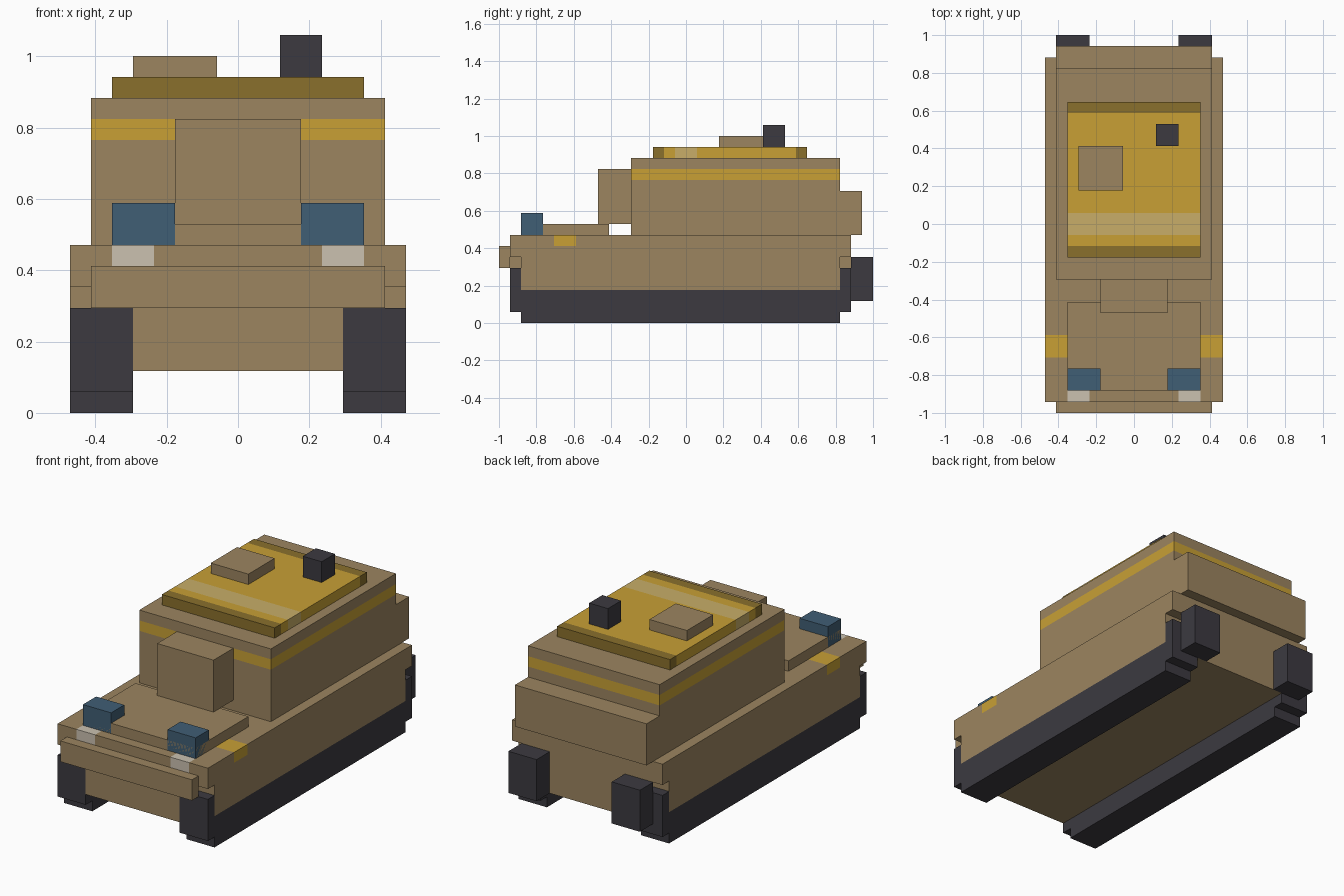
import bpy, bmesh
from mathutils import Vector

if "Cube" in bpy.data.objects:
    bpy.data.objects.remove(bpy.data.objects["Cube"])

U = 1 / 17  # one block of the model


def material(name, rgb):
    m = bpy.data.materials.new(name)
    lin = [((c / 255 + 0.055) / 1.055) ** 2.4 for c in rgb]
    m.diffuse_color = (*lin, 1)
    m.use_nodes = True
    m.node_tree.nodes["Principled BSDF"].inputs["Base Color"].default_value = m.diffuse_color
    return m


TAN = material("tan", (156, 133, 96))
GOLD = material("gold", (200, 160, 53))
DARK_GOLD = material("dark gold", (138, 112, 44))
PALE_GOLD = material("pale gold", (200, 174, 104))
BLACK = material("charcoal", (60, 58, 64))
BLUE = material("blue", (64, 94, 117))
CREAM = material("cream", (203, 193, 176))


def finish(name, bm, mats):
    """Turn a bmesh measured in blocks into an object."""
    bmesh.ops.recalc_face_normals(bm, faces=bm.faces)
    bmesh.ops.scale(bm, vec=(U, U, U), verts=bm.verts)
    me = bpy.data.meshes.new(name)
    bm.to_mesh(me)
    bm.free()
    for m in mats:
        me.materials.append(m)
    ob = bpy.data.objects.new(name, me)
    bpy.context.collection.objects.link(ob)
    return ob


def box_bm(x, y, z):
    bm = bmesh.new()
    bmesh.ops.create_cube(bm, size=1)
    for v in bm.verts:
        v.co = [(r[0] + r[1]) / 2 + c * (r[1] - r[0]) for r, c in zip((x, y, z), v.co)]
    return bm


def box(name, x, y, z, mat):
    return finish(name, box_bm(x, y, z), [mat])


def profile(name, x, points, mat):
    """Extrude a side outline (y, z) across x."""
    bm = bmesh.new()
    face = bm.faces.new([bm.verts.new((x[0], py, pz)) for py, pz in points])
    ext = bmesh.ops.extrude_face_region(bm, geom=[face])["geom"]
    bmesh.ops.translate(bm, vec=(x[1] - x[0], 0, 0),
                        verts=[e for e in ext if isinstance(e, bmesh.types.BMVert)])
    return finish(name, bm, [mat])


def paint(bm, cuts, rule):
    """Cut along axis planes, then choose each face's material by its centre."""
    for axis, values in cuts.items():
        no = Vector([float(axis == a) for a in "xyz"])
        for v in values:
            bmesh.ops.bisect_plane(bm, geom=bm.verts[:] + bm.edges[:] + bm.faces[:],
                                   dist=1e-4, plane_co=no * v, plane_no=no)
    for f in bm.faces:
        f.material_index = rule(f.calc_center_median())


def span(side, a, b):
    """x range mirrored to the given side."""
    return tuple(sorted((side * a, side * b)))


# Hull: a block with the track channels cut out on both sides
hull = box("hull", (-8, 8), (-16, 15), (2, 8), TAN)
channel = [(-17, 1), (16, 1), (16, 6), (14, 6), (14, 3), (-15, 3), (-15, 6), (-17, 6)]
cutters = [profile("channel_cutter", span(s, 5, 9), channel, TAN) for s in (-1, 1)]
for c in cutters:
    c.hide_render = True
    mod = hull.modifiers.new("channel", "BOOLEAN")
    mod.operation, mod.solver, mod.object = "DIFFERENCE", "EXACT", c
bpy.context.view_layer.update()
cut_mesh = bpy.data.meshes.new_from_object(
    hull.evaluated_get(bpy.context.evaluated_depsgraph_get()))
hull.modifiers.clear()
for c in cutters:
    bpy.data.objects.remove(c)
bm = bmesh.new()
bm.from_mesh(cut_mesh)
bpy.data.objects.remove(hull)
bmesh.ops.scale(bm, vec=(17, 17, 17), verts=bm.verts)


# Headlights and side markers painted on the upper edge of the hull
def hull_rule(c):
    if c.z > 7 and c.y < -15 and 4 < abs(c.x) < 6:
        return 1
    if c.z > 7 and -12 < c.y < -10 and abs(c.x) > 6:
        return 2
    return 0


paint(bm, {"x": (-6, -4, 4, 6), "y": (-15, -12, -10), "z": (7,)}, hull_rule)
finish("hull", bm, [TAN, CREAM, GOLD])

# Paired parts: tracks, front lamps, rear exhausts
track = [(-15, 0), (14, 0), (14, 1), (15, 1), (15, 5), (14, 5), (14, 3),
         (-15, 3), (-15, 5), (-16, 5), (-16, 1), (-15, 1)]
for side, label in ((-1, "left"), (1, "right")):
    profile(label + "_track", span(side, 5, 8), track, BLACK)
    box(label + "_lamp", span(side, 3, 6), (-15, -13), (8, 10), BLUE)
    box(label + "_exhaust", span(side, 4, 7), (15, 17), (2, 6), BLACK)

# Front bumper and raised deck plate
box("bumper", (-7, 7), (-17, -16), (5, 7), TAN)
box("front_deck", (-6, 6), (-15, -7), (8, 9), TAN)

# Turret with a gold band
bm = box_bm((-7, 7), (-5, 14), (8, 15))
paint(bm, {"z": (13, 14)}, lambda c: int(13 < c.z < 14))
finish("turret", bm, [TAN, GOLD])
box("gun_mount", (-3, 3), (-8, -5), (9, 14), TAN)
box("rear_stowage", (-7, 7), (14, 16), (8, 12), TAN)


# Roof plate: dark ends, gold middle, pale stripe
def roof_rule(c):
    if c.y < -2 or c.y > 10:
        return 1
    return 2 if -1 < c.y < 1 else 0


bm = box_bm((-6, 6), (-3, 11), (15, 16))
paint(bm, {"y": (-2, -1, 1, 10)}, roof_rule)
finish("roof_plate", bm, [GOLD, DARK_GOLD, PALE_GOLD])

# Roof fittings
box("hatch", (-5, -1), (3, 7), (16, 17), TAN)
box("periscope", (2, 4), (7, 9), (16, 18), BLACK)
